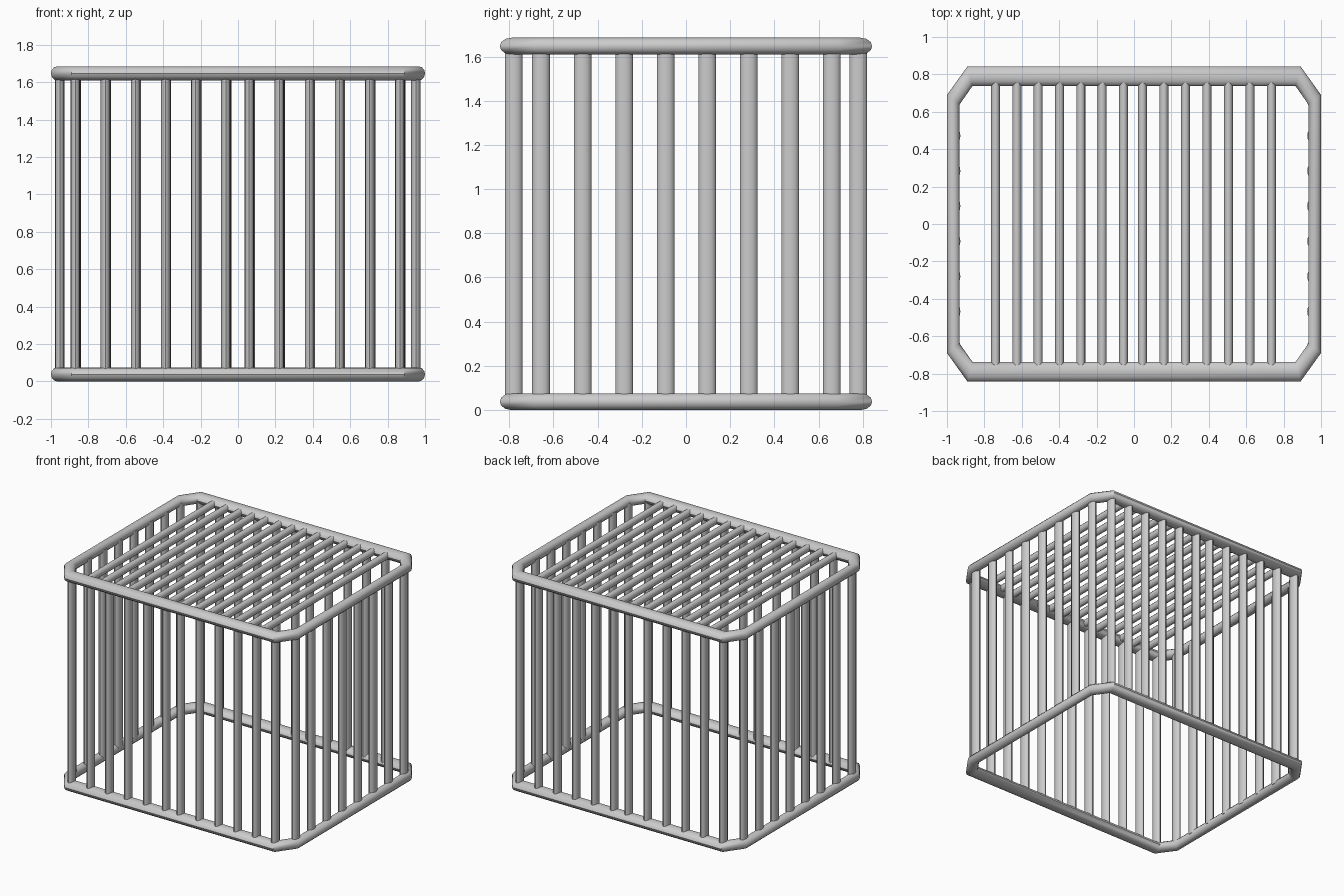
import bpy, bmesh, math
from mathutils import Vector

if "Cube" in bpy.data.objects:
    bpy.data.objects.remove(bpy.data.objects["Cube"])

SIDES = 12
Z_LOW, Z_HIGH = 0.038, 1.647


def finish(name, bm):
    bmesh.ops.recalc_face_normals(bm, faces=bm.faces)
    me = bpy.data.meshes.new(name)
    bm.to_mesh(me)
    bm.free()
    ob = bpy.data.objects.new(name, me)
    bpy.context.collection.objects.link(ob)
    bpy.context.view_layer.objects.active = ob
    ob.select_set(True)
    bpy.ops.object.shade_smooth_by_angle(angle=math.radians(35))
    ob.select_set(False)


def frame(name, z):
    # tube swept round a rectangle with cut corners, wider on front and back
    corner = [((0.966, 0.665), (0.034, 0.025)), ((0.877, 0.79), (0.013, 0.053))]
    path = []
    for sx, sy in ((1, 1), (-1, 1), (-1, -1), (1, -1)):
        pts = corner if sx * sy > 0 else corner[::-1]
        path += [((c[0] * sx, c[1] * sy), (m[0] * sx, m[1] * sy)) for c, m in pts]
    bm = bmesh.new()
    rings = []
    for c, m in path:
        ring = []
        for k in range(SIDES):
            a = 2 * math.pi * k / SIDES
            ring.append(bm.verts.new((c[0] + m[0] * math.cos(a),
                                      c[1] + m[1] * math.cos(a),
                                      z + 0.038 * math.sin(a))))
        rings.append(ring)
    for i, r in enumerate(rings):
        n = rings[(i + 1) % len(rings)]
        for k in range(SIDES):
            j = (k + 1) % SIDES
            bm.faces.new((r[k], r[j], n[j], n[k]))
    finish(name, bm)


def bar(name, start, end, u, v):
    # oval rod from start to end; u and v are the half-width vectors
    bm = bmesh.new()
    loops = []
    for p in (Vector(start), Vector(end)):
        loops.append([bm.verts.new(p + Vector(u) * math.cos(2 * math.pi * k / SIDES)
                                   + Vector(v) * math.sin(2 * math.pi * k / SIDES))
                      for k in range(SIDES)])
    for k in range(SIDES):
        j = (k + 1) % SIDES
        bm.faces.new((loops[0][k], loops[0][j], loops[1][j], loops[1][k]))
    bm.faces.new(loops[0])
    bm.faces.new(loops[1])
    finish(name, bm)


def upright(name, x, y):
    bar(name, (x, y, Z_LOW), (x, y, Z_HIGH), (0.025, 0, 0), (0, 0.04, 0))


# top and bottom frames
frame("bottom_frame", Z_LOW)
frame("top_frame", Z_HIGH)

# front and back bars: two groups of six with a narrower gap in the middle
for i in range(6):
    for start, step in ((-0.87, 0.161), (0.865, -0.161)):
        x = start + step * i
        upright("front_bar", x, -0.78)
        upright("back_bar", -x, 0.78)

# left and right bars
for i in range(8):
    y = -0.656 + 0.188 * i
    upright("left_bar", -0.953, y)
    upright("right_bar", 0.951, y)

# roof bars running front to back
for i in range(7):
    for x in (-0.74 + 0.114 * i, 0.735 - 0.115 * i):
        bar("roof_bar", (x, -0.79, Z_HIGH), (x, 0.79, Z_HIGH),
            (0.024, 0, 0), (0, 0, 0.028))
